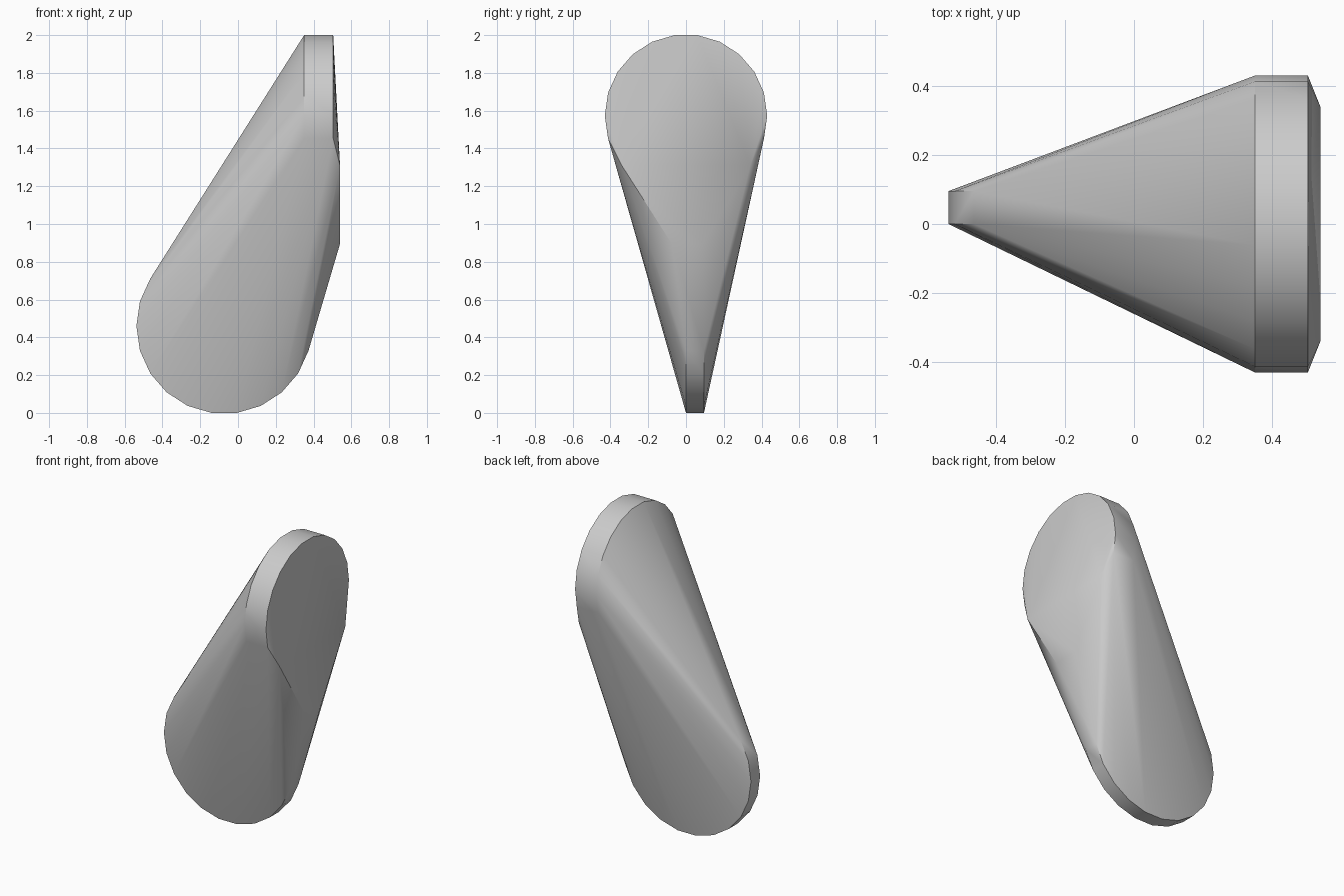
import bpy, bmesh
from math import sin, cos, tau, radians

default = bpy.data.objects.get("Cube")
if default:
    bpy.data.objects.remove(default, do_unlink=True)

SIDES = 22


def circle(radius):
    """Corner offsets of a regular polygon."""
    return [(radius * cos(tau * i / SIDES), radius * sin(tau * i / SIDES))
            for i in range(SIDES)]


points = []

# upper disc, facing sideways
for x in (0.35, 0.504):
    points += [(x, a, 1.574 + b) for a, b in circle(0.43)]

# lower disc, facing front and back
for y in (0.0, 0.095):
    points += [(-0.073 + a, y, 0.46 + b) for a, b in circle(0.465)]

# shallow bulge below the upper disc
points += [(0.54, -0.34, 1.31), (0.54, 0.34, 1.31),
           (0.54, -0.075, 0.895), (0.54, 0.09, 0.895)]

# solid skin stretched around the discs
bm = bmesh.new()
for p in points:
    bm.verts.new(p)
hull = bmesh.ops.convex_hull(bm, input=bm.verts)
loose = {v for v in hull["geom_interior"] + hull["geom_unused"]
         if isinstance(v, bmesh.types.BMVert) and not v.link_faces}
bmesh.ops.delete(bm, geom=list(loose), context="VERTS")
bmesh.ops.dissolve_limit(bm, angle_limit=radians(0.5),
                         verts=bm.verts, edges=bm.edges)
bmesh.ops.recalc_face_normals(bm, faces=bm.faces)

mesh = bpy.data.meshes.new("twisted_wedge_body")
bm.to_mesh(mesh)
bm.free()
body = bpy.data.objects.new("twisted_wedge_body", mesh)
bpy.context.collection.objects.link(body)

# plain grey
grey = bpy.data.materials.new("plain grey")
grey.use_nodes = True
color = (0.6, 0.6, 0.6, 1)
grey.diffuse_color = color
grey.node_tree.nodes["Principled BSDF"].inputs["Base Color"].default_value = color
mesh.materials.append(grey)

# smooth sides, sharp rims
bpy.context.view_layer.objects.active = body
body.select_set(True)
bpy.ops.object.shade_smooth_by_angle(angle=radians(30))
